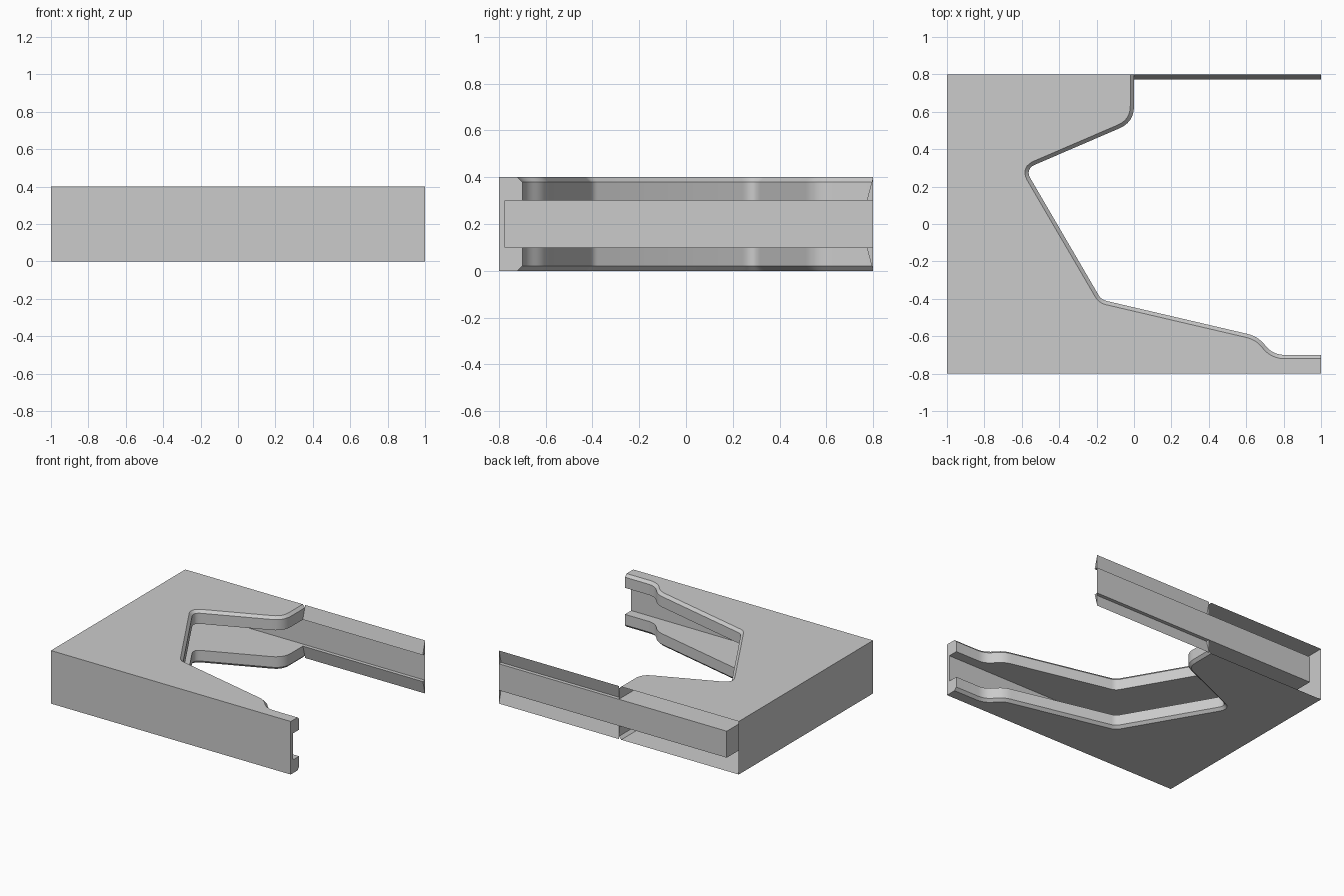
import bpy, bmesh
from mathutils import Vector

if "Cube" in bpy.data.objects:
    bpy.data.objects.remove(bpy.data.objects["Cube"])

H = 0.4            # block height
S0, S1 = 0.1, 0.3  # slot floor and ceiling
C = 0.02           # edge chamfer


def fillet(points, trims, steps=6):
    """Round each inner corner of an open 2D path."""
    pts = [Vector(p) for p in points]
    out = [pts[0]]
    for i in range(1, len(pts) - 1):
        p, t = pts[i], trims[i - 1]
        a = p + (pts[i - 1] - p).normalized() * t
        b = p + (pts[i + 1] - p).normalized() * t
        for k in range(steps + 1):
            u = k / steps
            out.append(a * (1 - u) ** 2 + p * 2 * u * (1 - u) + b * u * u)
    return out + [pts[-1]]


def offset(path, d):
    """Mitred offset to the right-hand side of travel."""
    def normal(a, b):
        e = (b - a).normalized()
        return Vector((e.y, -e.x))
    ns = [normal(a, b) for a, b in zip(path, path[1:])]
    out = []
    for i, p in enumerate(path):
        n0, n1 = ns[max(i - 1, 0)], ns[min(i, len(ns) - 1)]
        out.append(p + (n0 + n1) * d / (1 + n0.dot(n1)))
    return out


def at(path, z):
    return [(p[0], p[1], z) for p in path]


def face(bm, pts):
    bm.faces.new([bm.verts.new(p) for p in pts])


def strip(bm, a, b):
    for i in range(len(a) - 1):
        face(bm, [a[i], a[i + 1], b[i + 1], b[i]])


def finish(bm, name):
    bmesh.ops.remove_doubles(bm, verts=bm.verts, dist=1e-4)
    bmesh.ops.recalc_face_normals(bm, faces=bm.faces)
    me = bpy.data.meshes.new(name)
    bm.to_mesh(me)
    bm.free()
    ob = bpy.data.objects.new(name, me)
    bpy.context.collection.objects.link(ob)
    bpy.context.view_layer.objects.active = ob
    ob.select_set(True)
    bpy.ops.object.shade_smooth_by_angle(angle=0.5)
    ob.select_set(False)


# cutout outline, at the wall and at the chamfered rim
inner = fillet([(0, .8), (0, .545), (-.583, .294), (-.175, -.405),
                (.66, -.6), (.745, -.7), (1, -.7)],
               [.085, .06, .03, .055, .06])
rim = offset(inner, C)
outer = [(1, -.8), (-1, -.8), (-1, .8)]
pocket = [(1, -.775), (-.9, -.775), (-.9, .8)]

# main block shell, open along the back
bm = bmesh.new()
strip(bm, at(outer, 0), at(outer, H))
for z_rim, z_wall, z_slot in ((H, H - C, S1), (0, C, S0)):
    face(bm, at(rim + outer, z_rim))
    strip(bm, at(rim, z_rim), at(inner, z_wall))
    strip(bm, at(inner, z_wall), at(inner, z_slot))
    face(bm, at(inner + pocket, z_slot))
# slot walls
back_path = pocket + [(0, .8), (1, .8)]
strip(bm, at(back_path, S0), at(back_path, S1))
# end cap of the front arm
face(bm, [(1, y, z) for y, z in (
    (-.8, 0), (-.7 - C, 0), (-.7, C), (-.7, S0), (-.775, S0), (-.775, S1),
    (-.7, S1), (-.7, H - C), (-.7 - C, H), (-.8, H))])
finish(bm, "block_with_slot")

# thin sloping lips above and below the rear slot wall
for name, z_edge, z_slot in (("upper_rear_lip", H, S1), ("lower_rear_lip", 0, S0)):
    bm = bmesh.new()
    section = [(.8, z_edge), (.773, z_slot), (.8, z_slot)]
    strip(bm, [(0, *p) for p in section], [(1, *p) for p in section])
    face(bm, [(1, *p) for p in section])
    finish(bm, name)
